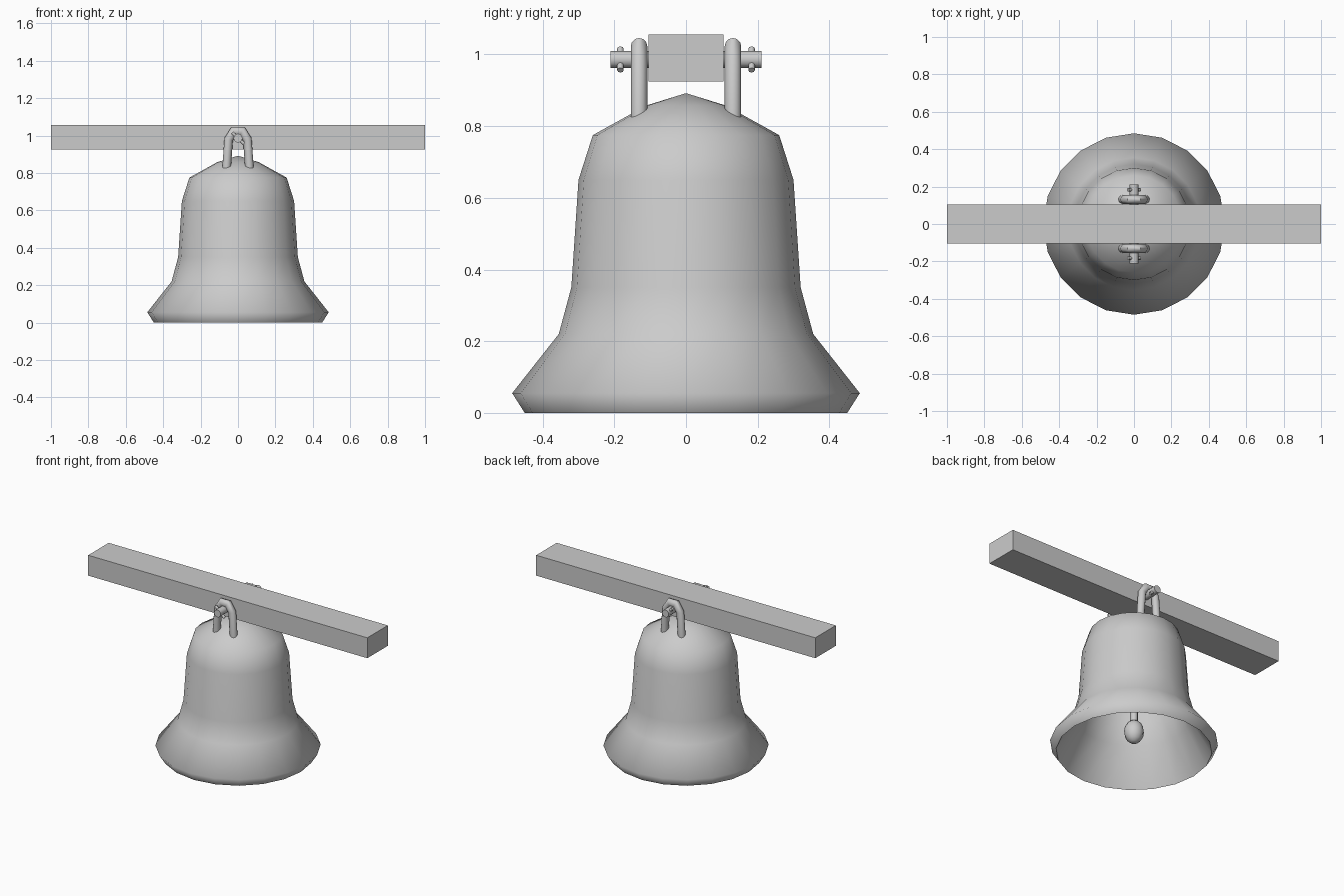
import bpy, bmesh, math
from mathutils import Vector

cube = bpy.data.objects.get("Cube")
if cube:
    bpy.data.objects.remove(cube, do_unlink=True)

# Single plain grey used by every part
GREY = (0.6, 0.6, 0.6, 1.0)
grey = bpy.data.materials.new("plain_grey")
grey.use_nodes = True
grey.diffuse_color = GREY
grey.node_tree.nodes["Principled BSDF"].inputs["Base Color"].default_value = GREY


def finish(bm, name, smooth_angle=None):
    """Turn a bmesh into a coloured object, optionally smooth shaded."""
    bmesh.ops.recalc_face_normals(bm, faces=bm.faces)
    mesh = bpy.data.meshes.new(name)
    bm.to_mesh(mesh)
    bm.free()
    mesh.materials.append(grey)
    obj = bpy.data.objects.new(name, mesh)
    bpy.context.collection.objects.link(obj)
    if smooth_angle:
        bpy.ops.object.select_all(action="DESELECT")
        obj.select_set(True)
        bpy.context.view_layer.objects.active = obj
        bpy.ops.object.shade_smooth_by_angle(angle=math.radians(smooth_angle))
    return obj


def lathe(name, profile, sides, smooth_angle):
    """Spin an (r, z) profile around the z axis."""
    bm = bmesh.new()
    verts = [bm.verts.new((r, 0, z)) for r, z in profile]
    edges = [bm.edges.new(pair) for pair in zip(verts, verts[1:])]
    bmesh.ops.spin(bm, geom=verts + edges, cent=(0, 0, 0), axis=(0, 0, 1),
                   angle=math.tau, steps=sides, use_merge=True)
    bmesh.ops.remove_doubles(bm, verts=bm.verts, dist=1e-4)
    return finish(bm, name, smooth_angle)


def tube(name, path, radius, sides=12):
    """Sweep a circle along a path lying in a plane of constant y, or a line."""
    pts = [Vector(p) for p in path]
    bm = bmesh.new()
    rings = []
    for i, p in enumerate(pts):
        before = (p - pts[i - 1]).normalized() if i else None
        after = (pts[i + 1] - p).normalized() if i < len(pts) - 1 else None
        along = ((before or after) + (after or before)).normalized()
        side = Vector((0, 1, 0)) if abs(along.y) < 0.9 else Vector((1, 0, 0))
        up = along.cross(side).normalized()
        # Widen the mitred joints so the tube keeps its thickness
        stretch = 1 / max(0.5, along.dot(before or after))
        rings.append([bm.verts.new(p + radius * (side * math.cos(a) + up * stretch * math.sin(a)))
                      for a in (math.tau * k / sides for k in range(sides))])
    for low, high in zip(rings, rings[1:]):
        for k in range(sides):
            n = (k + 1) % sides
            bm.faces.new((low[k], low[n], high[n], high[k]))
    bm.faces.new(rings[0])
    bm.faces.new(rings[-1])
    return finish(bm, name, 50)


# Bell: inner wall up from the crown to the rim, then the outer wall back up
inner = [(0, 0.83), (0.12, 0.80), (0.23, 0.74), (0.27, 0.64), (0.29, 0.35), (0.325, 0.22)]
outer = [(0.45, 0), (0.485, 0.055), (0.355, 0.22), (0.32, 0.35), (0.30, 0.65),
         (0.26, 0.775), (0.11, 0.858), (0, 0.892)]
lathe("bell", inner + outer, 20, 80)

# Clapper: rod with an egg-shaped ball
tube("clapper_rod", [(0, 0, 0.12), (0, 0, 0.84)], 0.022)
bm = bmesh.new()
bmesh.ops.create_uvsphere(bm, u_segments=12, v_segments=8, radius=1)
bmesh.ops.scale(bm, vec=(0.058, 0.058, 0.074), verts=bm.verts)
bmesh.ops.translate(bm, vec=(0, 0, 0.128), verts=bm.verts)
finish(bm, "clapper_ball", 60)

# Wooden beam
bm = bmesh.new()
bmesh.ops.create_cube(bm, size=1)
bmesh.ops.scale(bm, vec=(2, 0.21, 0.132), verts=bm.verts)
bmesh.ops.translate(bm, vec=(0, 0, 0.99), verts=bm.verts)
finish(bm, "beam")

# Axle pin through the beam
tube("axle_pin", [(0, -0.211, 0.986), (0, 0.211, 0.986)], 0.024)

# Hanging loop and locking pin on each side of the beam
half = [(0.062, 0.81), (0.05, 0.98), (0.022, 1.023)]
arch = [(-x, z) for x, z in half] + [(x, z) for x, z in reversed(half)]
for label, s in (("front", -1), ("back", 1)):
    tube(label + "_loop", [(x, s * 0.131, z) for x, z in arch], 0.023)
    y = s * 0.183
    tube(label + "_locking_pin", [(-0.032, y, 1.016), (0.032, y, 0.956)], 0.009, 8)
